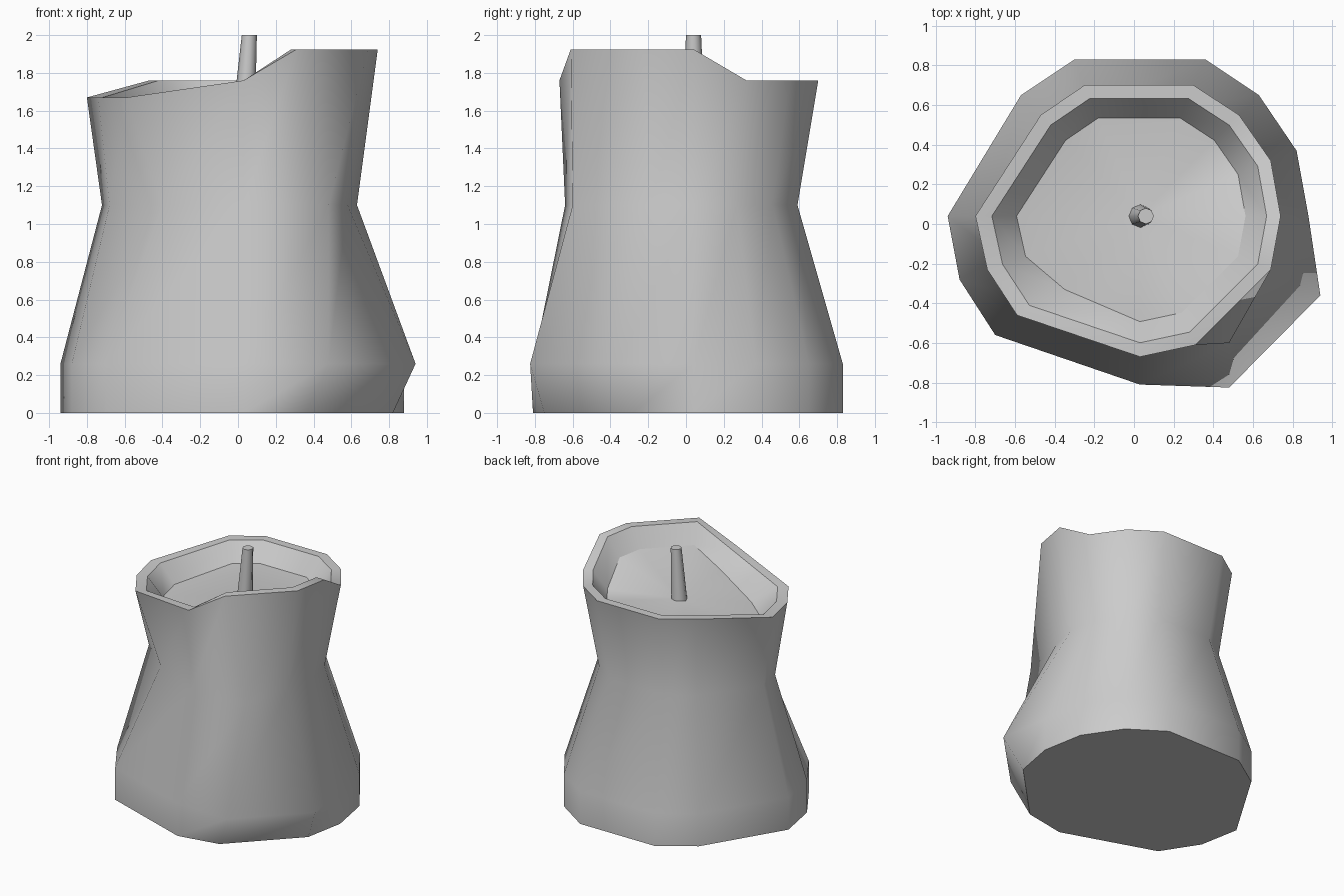
import bpy, bmesh
from mathutils import Vector

if "Cube" in bpy.data.objects:
    bpy.data.objects.remove(bpy.data.objects["Cube"])

# Twelve-sided outlines of the body, listed clockwise from back left
belly = [(-.30, .83), (.36, .83), (.63, .65), (.82, .37), (.88, .04), (.94, -.36),
         (.48, -.825), (.03, -.81), (-.70, -.56), (-.88, -.28), (-.94, .04), (-.57, .65)]
waist = [(-.22, .59), (.25, .59), (.45, .46), (.58, .27), (.63, .04), (.58, -.19),
         (.48, -.60), (.03, -.64), (-.40, -.41), (-.68, -.16), (-.72, .04), (-.42, .46)]
rim = [(-.25, .70), (.30, .70), (.53, .55), (.69, .32), (.74, .04), (.69, -.23),
       (.31, -.61), (.03, -.67), (-.59, -.46), (-.74, -.23), (-.80, .04), (-.47, .55)]
rim_z = [1.76] * 4 + [1.925] * 3 + [1.76] + [1.67] * 3 + [1.76]
CX, CY = .03, .04


def flat(points, z):
    return [(x, y, z) for x, y in points]


def inset(scale, drop):
    return [(CX + (x - CX) * scale, CY + (y - CY) * scale, z - drop)
            for (x, y), z in zip(rim, rim_z)]


def loft(name, rings, peak, sharp_rings):
    """Skin the rings with triangles, cap the bottom, fan the last ring to a peak."""
    bm = bmesh.new()
    loops = [[bm.verts.new(p) for p in ring] for ring in rings]
    n = len(loops[0])
    for a, b in zip(loops, loops[1:]):
        for i in range(n):
            j = (i + 1) % n
            bm.faces.new((a[i], a[j], b[i]))
            bm.faces.new((a[j], b[j], b[i]))
    bm.faces.new(loops[0])
    top = bm.verts.new(peak)
    for i in range(n):
        bm.faces.new((loops[-1][i], loops[-1][(i + 1) % n], top))
    bmesh.ops.recalc_face_normals(bm, faces=bm.faces)
    # Smooth sides with crisp base, rim and pool edges
    for f in bm.faces:
        f.smooth = True
    for r in sharp_rings:
        for i in range(n):
            bm.edges.get((loops[r][i], loops[r][(i + 1) % n])).smooth = False
    mesh = bpy.data.meshes.new(name)
    bm.to_mesh(mesh)
    bm.free()
    obj = bpy.data.objects.new(name, mesh)
    bpy.context.collection.objects.link(obj)
    return obj


# Candle body: base, belly, waist, uneven rim, and sunken top
base = list(belly)
base[5], base[6] = (.82, -.28), (.36, -.75)
pool = inset(.75, .14)
pool[8] = (-.35, -.33, 1.53)
loft("candle_body",
     [flat(base, 0), flat(belly, .26), flat(waist, 1.10),
      inset(1, 0), inset(.90, 0), pool],
     (CX, CY, 1.60), (0, 3, 4, 5))

# Leaning tapered wick
bpy.ops.mesh.primitive_cone_add(vertices=8, radius1=.06, radius2=.04, depth=.44,
                                location=(0, 0, 0))
wick = bpy.context.object
wick.name = "wick"
for v in wick.data.vertices:
    t = (v.co.z + .22) / .44
    v.co = Vector((v.co.x + CX + .03 * t, v.co.y + CY, 1.56 + .44 * t))
bpy.ops.object.shade_smooth_by_angle(angle=.85)
